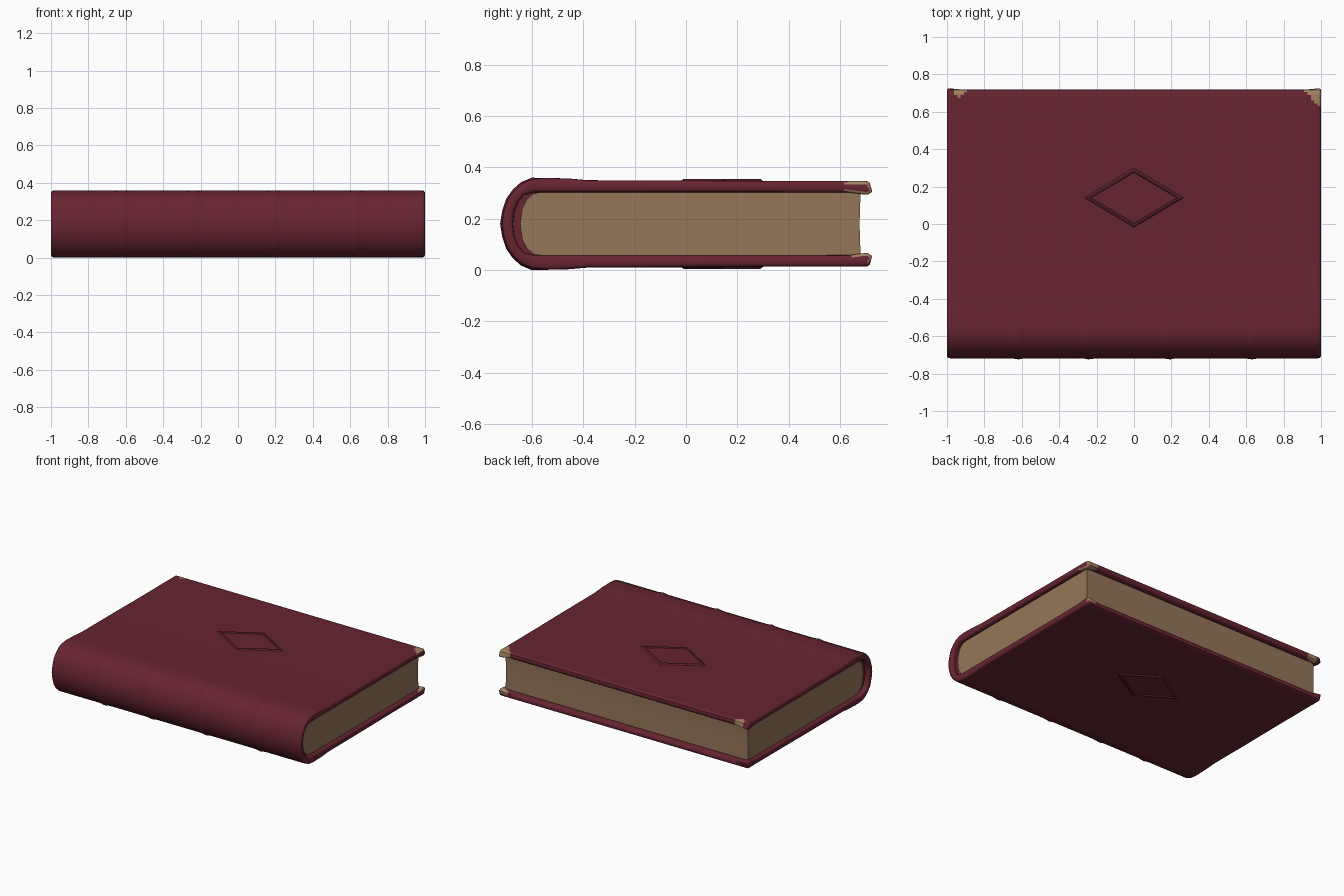
import bpy, math

if "Cube" in bpy.data.objects:
    bpy.data.objects.remove(bpy.data.objects["Cube"])

def material(name, rgb):
    m = bpy.data.materials.new(name)
    m.diffuse_color = (*rgb, 1)
    m.use_nodes = True
    m.node_tree.nodes["Principled BSDF"].inputs["Base Color"].default_value = m.diffuse_color
    return m

RED = material("dark red leather", (0.135, 0.018, 0.030))
PAPER = material("aged paper", (0.30, 0.18, 0.10))
TAN = material("worn tan corner", (0.36, 0.22, 0.115))
MID = 0.18  # mid height of the book

def make(name, verts, faces, mats, angle=40):
    me = bpy.data.meshes.new(name)
    me.from_pydata(verts, [], faces)
    me.validate()
    for m in mats:
        me.materials.append(m)
    ob = bpy.data.objects.new(name, me)
    bpy.context.collection.objects.link(ob)
    bpy.ops.object.select_all(action='DESELECT')
    ob.select_set(True)
    bpy.context.view_layer.objects.active = ob
    bpy.ops.object.mode_set(mode='EDIT')
    bpy.ops.mesh.select_all(action='SELECT')
    bpy.ops.mesh.normals_make_consistent(inside=False)
    bpy.ops.object.mode_set(mode='OBJECT')
    bpy.ops.object.shade_smooth_by_angle(angle=math.radians(angle))
    return ob

def loft(name, rings, mats, angle=40):
    n = len(rings[0])
    verts = [v for r in rings for v in r]
    faces = [(k*n + i, k*n + (i+1) % n, (k+1)*n + (i+1) % n, (k+1)*n + i)
             for k in range(len(rings)-1) for i in range(n)]
    faces += [tuple(range(n)), tuple(range((len(rings)-1)*n, len(rings)*n))]
    return make(name, verts, faces, mats, angle)

def flip(pts):
    return [(y, 2*MID - z) for y, z in reversed(pts)]

# Cover: C-shaped profile (y, z) swept along x with rounded ends
fine = [0.69, 0.675, 0.66, 0.645, 0.63, 0.615]
outer = [(0.72, 0.325), (0.716, 0.339), (0.705, 0.346)] + [(y, 0.347) for y in fine]
outer += [(0.3, 0.347), (0, 0.349), (-0.38, 0.35), (-0.46, 0.357), (-0.55, 0.359),
          (-0.6, 0.354), (-0.64, 0.337), (-0.67, 0.31), (-0.695, 0.275), (-0.71, 0.23)]
inner = [(-0.668, 0.23), (-0.654, 0.265), (-0.63, 0.292), (-0.59, 0.303), (-0.38, 0.303), (0, 0.303), (0.3, 0.303)]
inner += [(y, 0.302) for y in reversed(fine)] + [(0.705, 0.303), (0.716, 0.311)]
profile = outer + [(-0.718, MID)] + flip(outer) + flip(inner) + [(-0.674, MID)] + inner
n_out = 2*len(outer) + 1

def normals(p):
    res = []
    for i in range(len(p)):
        a, b = p[i-1], p[(i+1) % len(p)]
        dy, dz = b[0]-a[0], b[1]-a[1]
        l = math.hypot(dy, dz)
        res.append((dz/l, -dy/l))
    return res

norm = normals(profile)
bands = (-0.62, -0.24, 0.19, 0.63)

def cover_ring(x, inset):
    ring = []
    for i, ((y, z), (ny, nz)) in enumerate(zip(profile, norm)):
        d = -inset
        if i < n_out and y < -0.56:   # raised spine bands
            d += sum(0.006*math.exp(-((x-b)/0.022)**2) for b in bands)
        near = max(0, 1 - ((1-abs(x)) + max(0, 0.72-y))/0.1)   # swollen corners
        if i >= n_out:
            d += 0.014*near
        ring.append((x, y + ny*d, z + nz*d))
    return ring

ends = [(1.0, 0.013), (0.997, 0.006), (0.991, 0.001)]
stations = [(-x, t) for x, t in ends] + [(-0.98 + 0.0175*i, 0) for i in range(113)] + ends[::-1]
# make sure the profile normals point outwards (material at top has +z normal)
if norm[8][1] < 0:
    norm = [(-a, -b) for a, b in norm]
cover = loft("cover", [cover_ring(x, t) for x, t in stations], [RED, TAN])

# Worn corners at the fore edge
for f in cover.data.polygons:
    if len(f.vertices) > 4:
        continue
    x, y, z = f.center
    corner = (1 - abs(x)) + (0.72 - y)
    if z > MID:
        worn = (x > 0 and corner < 0.1) or (x < 0 and math.hypot(x+0.935, y-0.715) < 0.035)
    else:
        worn = x > 0 and z > 0.03 and corner < 0.08
    f.material_index = int(worn)

# Page block with a rounded back, and the spine lining behind it
back = [(-0.56, 0.304), (-0.595, 0.297), (-0.62, 0.275), (-0.638, 0.24)]
curve = back + [(-0.646, MID)] + flip(back)
pages = [(0.68, 0.304)] + curve + [(0.68, 2*MID - 0.304), (0.676, MID)]
loft("page_block", [[(x, y, z) for y, z in pages] for x in (-0.972, 0.972)], [PAPER])
lining = [(-0.4, 0.304)] + [(y-0.035, z) for y, z in curve] + [(-0.4, 2*MID - 0.304)]
loft("spine_lining", [[(x, y, z) for y, z in lining] for x in (-0.965, 0.965)], [RED])

# Embossed diamond moulding on both boards
def diamond(name, z0, side):
    steps = [(0.275, 0.165, -0.004), (0.25, 0.15, 0.007), (0.235, 0.14, 0.007), (0.225, 0.133, -0.004)]
    verts = [(cx*a, 0.14 + cy*b, z0 + side*h) for a, b, h in steps
             for cx, cy in ((1, 0), (0, 1), (-1, 0), (0, -1))]
    faces = [(k*4 + i, k*4 + (i+1) % 4, ((k+1) % 4)*4 + (i+1) % 4, ((k+1) % 4)*4 + i)
             for k in range(4) for i in range(4)]
    make(name, verts, faces, [RED], 30)

diamond("front_board_diamond", 0.348, 1)
diamond("back_board_diamond", 2*MID - 0.348, -1)
